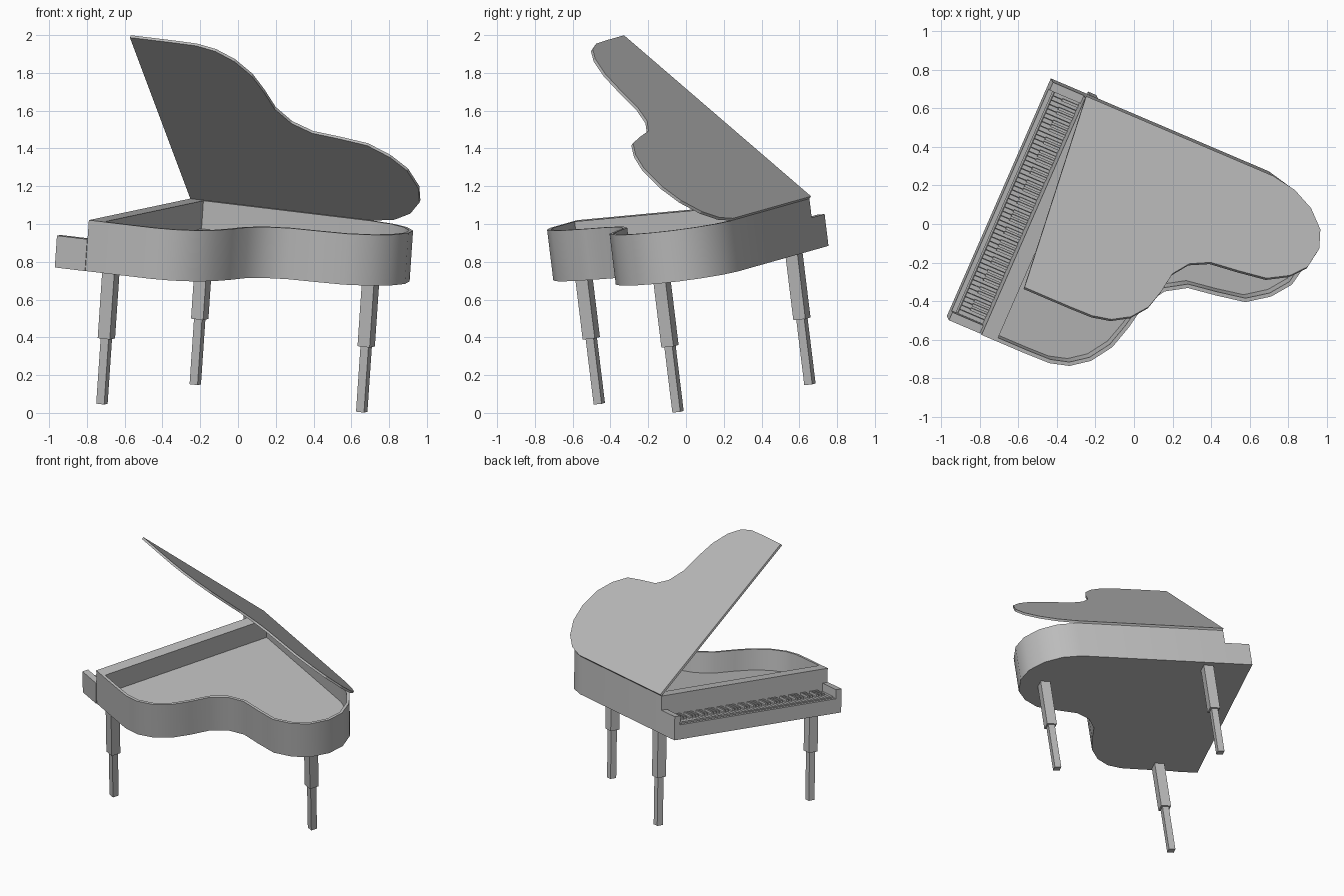
import bpy, bmesh, math
from mathutils import Vector, Matrix

if "Cube" in bpy.data.objects:
    bpy.data.objects.remove(bpy.data.objects["Cube"])

# Tilted frame: X runs to the tail, Y along the keyboard, Z up the case
X = Vector((0.915, -0.39, -0.11)).normalized()
Y = Vector((0.396, 0.914, 0.085))
Y = (Y - X * Y.dot(X)).normalized()
Z = X.cross(Y)
FRAME = Matrix.Translation((-0.97, -0.478, 0.77)) @ Matrix((X, Y, Z)).transposed().to_4x4()

WIDTH, FRONT, HEIGHT, FLOOR = 1.35, 0.175, 0.272, 0.122

grey = bpy.data.materials.new("grey")
grey.diffuse_color = (0.5, 0.5, 0.5, 1)
grey.use_nodes = True
grey.node_tree.nodes["Principled BSDF"].inputs["Base Color"].default_value = grey.diffuse_color

# Case outline: distance behind the front board, distance from the straight side
OUTLINE = [(0, 0), (1.06, 0), (1.19, 0.03), (1.30, 0.10), (1.38, 0.206),
           (1.406, 0.328), (1.377, 0.472), (1.303, 0.571), (1.192, 0.65),
           (1.04, 0.678), (0.887, 0.70), (0.783, 0.764), (0.715, 0.87),
           (0.687, 1.011), (0.65, 1.137), (0.577, 1.246), (0.485, 1.314),
           (0.383, 1.342), (0.25, 1.345), (0, 1.345)]


def finish(name, bm, local=Matrix(), smooth=False):
    bmesh.ops.recalc_face_normals(bm, faces=bm.faces)
    bm.transform(FRAME @ local)
    mesh = bpy.data.meshes.new(name)
    bm.to_mesh(mesh)
    bm.free()
    mesh.materials.append(grey)
    if smooth:
        mesh.polygons.foreach_set("use_smooth", [True] * len(mesh.polygons))
        mesh.set_sharp_from_angle(angle=math.radians(35))
    obj = bpy.data.objects.new(name, mesh)
    bpy.context.collection.objects.link(obj)
    return obj


def add_box(bm, x0, x1, y0, y1, z0, z1):
    size = Matrix.Diagonal((x1 - x0, y1 - y0, z1 - z0, 1))
    mid = Matrix.Translation(((x0 + x1) / 2, (y0 + y1) / 2, (z0 + z1) / 2))
    bmesh.ops.create_cube(bm, size=1, matrix=mid @ size)


def boxes(name, *dims):
    bm = bmesh.new()
    for d in dims:
        add_box(bm, *d)
    return finish(name, bm)


def ring(bm, pts, z):
    return [bm.verts.new((x, y, z)) for x, y in pts]


def bridge(bm, a, b):
    for i in range(len(a)):
        j = (i + 1) % len(a)
        bm.faces.new((a[i], a[j], b[j], b[i]))


def inset(pts, dists):
    """Offset each edge inward by its own distance (clockwise outline)."""
    out, n = [], len(pts)
    for i in range(n):
        p = Vector(pts[i])
        d0 = (p - Vector(pts[i - 1])).normalized()
        d1 = (Vector(pts[(i + 1) % n]) - p).normalized()
        n0, n1 = Vector((d0.y, -d0.x)), Vector((d1.y, -d1.x))
        k0, k1 = dists[i - 1], dists[i]
        det = n0.x * n1.y - n0.y * n1.x
        if abs(det) < 0.02:
            q = p + n0 * k0
        else:
            q = p + Vector(((k0 * n1.y - k1 * n0.y) / det, (n0.x * k1 - n1.x * k0) / det))
        out.append((q.x, q.y))
    return out


# Hollow case with a thin rim and a thick front board
outer = [(FRONT + a, WIDTH - b) for a, b in OUTLINE]
inner = inset(outer, [0.02] * (len(outer) - 1) + [0.085])
bm = bmesh.new()
rings = [ring(bm, outer, 0), ring(bm, outer, HEIGHT), ring(bm, inner, HEIGHT), ring(bm, inner, FLOOR)]
for lo, hi in zip(rings, rings[1:]):
    bridge(bm, lo, hi)
bm.faces.new(rings[0])
bm.faces.new(rings[-1])
finish("case", bm, smooth=True)

# Raised lid, hinged on the straight side
bm = bmesh.new()
flat = [(a, -b) for a, b in OUTLINE]
low, high = ring(bm, flat, 0), ring(bm, flat, 0.016)
bridge(bm, low, high)
bm.faces.new(low)
bm.faces.new(high)
hinge = Matrix.Translation((FRONT, WIDTH, HEIGHT)) @ Matrix.Rotation(math.radians(-44.5), 4, 'X')
finish("lid", bm, hinge)

# Key bed with front lip, and the cheek blocks at both ends
CHEEK = 0.045
boxes("key_bed", (0, FRONT, CHEEK, WIDTH - CHEEK, 0, 0.08),
      (0, 0.025, CHEEK, WIDTH - CHEEK, 0.08, 0.105))
boxes("cheeks", (0, FRONT, 0, CHEEK, 0, 0.17), (0, FRONT, WIDTH - CHEEK, WIDTH, 0, 0.17))

# Keys: 52 naturals, with sharps in groups of two and three
step = (WIDTH - 2 * CHEEK) / 52
y0 = CHEEK
boxes("natural_keys", *[(0.035, FRONT, y0 + i * step + 0.001, y0 + (i + 1) * step - 0.001, 0.08, 0.112)
                        for i in range(52)])
boxes("sharp_keys", *[(0.085, FRONT, y0 + i * step - 0.007, y0 + i * step + 0.007, 0.10, 0.128)
                      for i in range(1, 52) if i % 7 not in (1, 5)])

# Stepped square legs
for name, x, y in (("treble_leg", 0.30, 0.056), ("bass_leg", 0.306, 1.28), ("tail_leg", 1.40, 0.982)):
    boxes(name, (x - 0.035, x + 0.035, y - 0.035, y + 0.035, -0.35, 0.002),
          (x - 0.023, x + 0.023, y - 0.023, y + 0.023, -0.70, -0.35))
